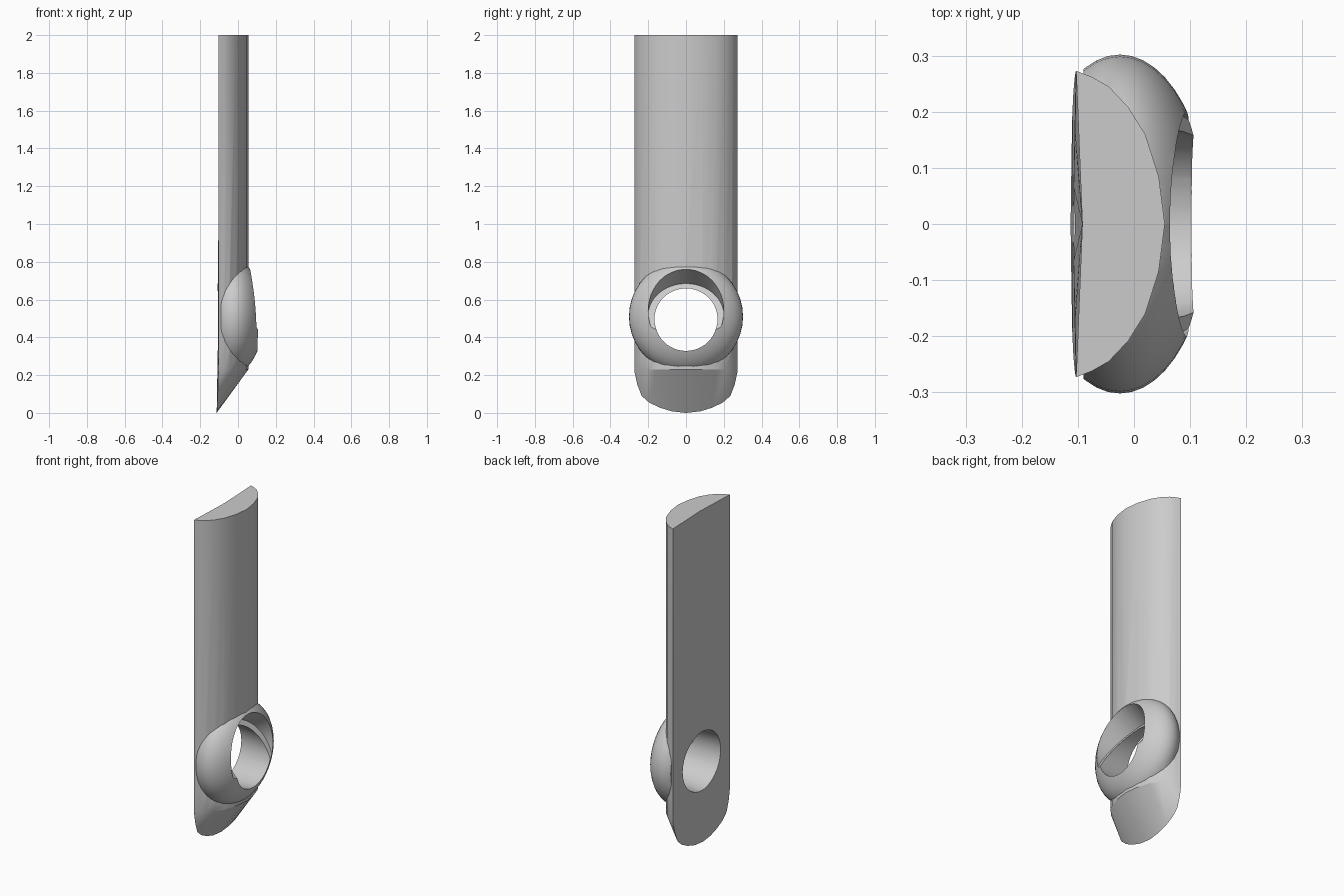
import bpy, bmesh, math
from mathutils import Matrix, Vector

if "Cube" in bpy.data.objects:
    bpy.data.objects.remove(bpy.data.objects["Cube"], do_unlink=True)

grey = bpy.data.materials.new("plain_grey")
grey.use_nodes = True
grey.diffuse_color = (0.6, 0.6, 0.6, 1)
grey.node_tree.nodes["Principled BSDF"].inputs["Base Color"].default_value = (0.6, 0.6, 0.6, 1)


def make_object(name, bm):
    bmesh.ops.recalc_face_normals(bm, faces=bm.faces)
    mesh = bpy.data.meshes.new(name)
    bm.to_mesh(mesh)
    bm.free()
    mesh.materials.append(grey)
    obj = bpy.data.objects.new(name, mesh)
    bpy.context.collection.objects.link(obj)
    return obj


def mirrored(half):
    """Half outline of (x, y, z), ending on the middle, made whole across y."""
    return half + [(x, -y, z) for x, y, z in reversed(half[:-1])]


def boolean(target, tool, operation):
    mod = target.modifiers.new(tool.name, 'BOOLEAN')
    mod.object, mod.operation, mod.solver = tool, operation, 'EXACT'
    bpy.ops.object.select_all(action='DESELECT')
    bpy.context.view_layer.objects.active = target
    target.select_set(True)
    bpy.ops.object.modifier_apply(modifier=mod.name)
    bpy.data.objects.remove(tool, do_unlink=True)


def cone(name, r1, r2, depth, matrix):
    bm = bmesh.new()
    bmesh.ops.create_cone(bm, cap_ends=True, segments=48, radius1=r1, radius2=r2,
                          depth=depth, matrix=matrix)
    obj = make_object(name, bm)
    obj.hide_render = True
    return obj


# Column: bowed front, nearly flat back, slanted tapering foot
outline = [(-0.103, 0.273), (-0.075, 0.262), (-0.045, 0.245), (-0.01, 0.208),
           (0.02, 0.16), (0.044, 0.085), (0.055, 0)]
foot = [(-0.104, 0.272, 0.215), (-0.106, 0.258, 0.15), (-0.108, 0.235, 0.09),
        (-0.11, 0.195, 0.055), (-0.111, 0.14, 0.028), (-0.112, 0.075, 0.008), (-0.113, 0, 0)]
bm = bmesh.new()
rings = [[bm.verts.new(p) for p in mirrored(half)] for half in (
    [(x, y, 2) for x, y in outline], [(x, y, 0.23) for x, y in outline], foot)]
back_top = bm.verts.new((-0.092, 0, 2))
back_low = bm.verts.new((-0.109, 0, 0.23))
top, low, toe = rings
for upper, lower in ((top, low), (low, toe)):
    for i in range(len(upper) - 1):
        bm.faces.new((upper[i], upper[i + 1], lower[i + 1], lower[i]))
bm.faces.new(top + [back_top])
bm.faces.new((top[0], low[0], back_low, back_top))
bm.faces.new((top[-1], back_top, back_low, low[-1]))
fan = [low[0]] + toe + [low[-1]]
for a, b in zip(fan, fan[1:]):
    bm.faces.new((back_low, a, b))
column = make_object("column_with_socket", bm)

# Flattened ball around the opening, trimmed at the back
bm = bmesh.new()
bmesh.ops.create_uvsphere(bm, u_segments=40, v_segments=24, radius=1)
bmesh.ops.transform(bm, verts=bm.verts, matrix=Matrix.Translation((-0.025, 0, 0.51))
                    @ Matrix.Diagonal((0.16, 0.302, 0.302, 1)) @ Matrix.Rotation(math.pi / 2, 4, 'Y'))
cut = bmesh.ops.bisect_plane(bm, geom=bm.verts[:] + bm.edges[:] + bm.faces[:],
                             plane_co=(-0.09, 0, 0), plane_no=(-1, 0, 0), clear_outer=True)
bmesh.ops.contextual_create(bm, geom=[e for e in cut["geom_cut"] if isinstance(e, bmesh.types.BMEdge)])
boolean(column, make_object("ball", bm), 'UNION')

# Tilted recess in the ball
axis = Vector((math.cos(math.radians(33)), 0, math.sin(math.radians(33))))
recess = cone("recess_cutter", 0.2, 0.2, 0.6,
              Matrix.Translation(Vector((0.057, 0, 0.517)) + axis * 0.3)
              @ axis.to_track_quat('Z', 'Y').to_matrix().to_4x4())
boolean(column, recess, 'DIFFERENCE')

# Through hole, a little wider at the back
bore = cone("bore_cutter", 0.184, 0.152, 0.4,
            Matrix.Translation((0, 0, 0.488)) @ Matrix.Diagonal((1, 1.03, 1, 1))
            @ Matrix.Rotation(math.pi / 2, 4, 'Y'))
boolean(column, bore, 'DIFFERENCE')

column.select_set(True)
bpy.context.view_layer.objects.active = column
bpy.ops.object.shade_smooth_by_angle(angle=math.radians(30))
